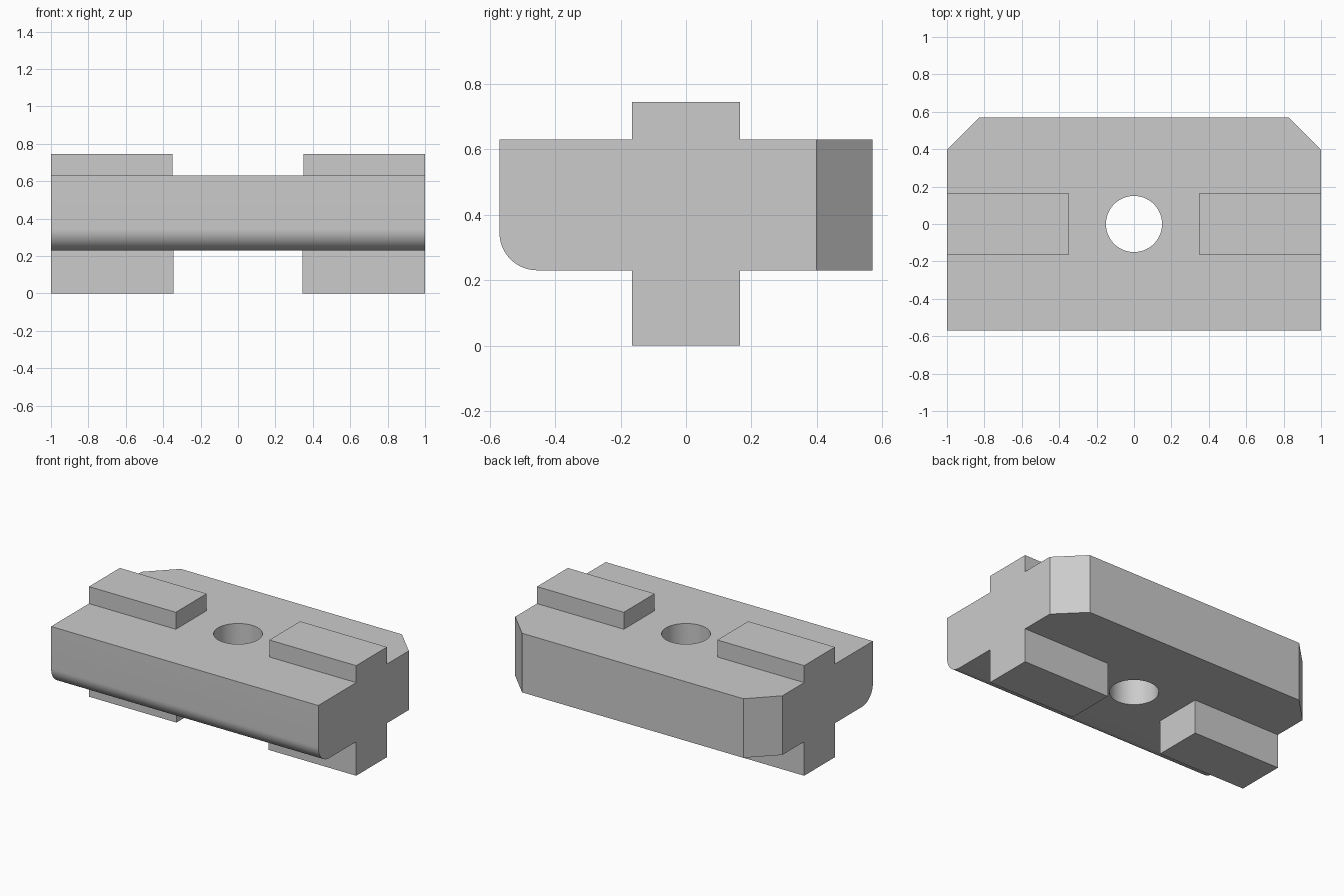
import bpy, bmesh

if "Cube" in bpy.data.objects:
    bpy.data.objects.remove(bpy.data.objects["Cube"])


def box(name, lo, hi):
    bm = bmesh.new()
    bmesh.ops.create_cube(bm, size=1)
    for v in bm.verts:
        v.co = [(a + b) / 2 + c * (b - a) for a, b, c in zip(lo, hi, v.co)]
    return finish(name, bm)


def finish(name, bm):
    mesh = bpy.data.meshes.new(name)
    bm.to_mesh(mesh)
    bm.free()
    ob = bpy.data.objects.new(name, mesh)
    bpy.context.collection.objects.link(ob)
    return ob


def bevel_edges(ob, test, offset, segments):
    bm = bmesh.new()
    bm.from_mesh(ob.data)
    edges = [e for e in bm.edges if all(test(v.co) for v in e.verts)]
    bmesh.ops.bevel(bm, geom=edges, offset=offset, segments=segments,
                    profile=0.5, affect='EDGES')
    bm.to_mesh(ob.data)
    bm.free()


def boolean(ob, other, operation):
    mod = ob.modifiers.new(other.name, 'BOOLEAN')
    mod.object = other
    mod.operation = operation
    mod.solver = 'EXACT'
    bpy.context.view_layer.objects.active = ob
    bpy.ops.object.modifier_apply(modifier=mod.name)
    bpy.data.objects.remove(other)


# Main block: chamfered rear corners, rounded lower front edge
block = box("slotted_block", (-1, -0.57, 0.23), (1, 0.57, 0.63))
for side in (-1, 1):
    bevel_edges(block, lambda c: c.y > 0.5 and c.x * side > 0.9, 0.172, 1)
bevel_edges(block, lambda c: c.y < -0.5 and c.z < 0.3, 0.115, 16)

# Key ribs above and below, at both ends
for inner, z0, z1 in ((0.35, 0.5, 0.745), (0.345, 0.0, 0.4)):
    for side in (-1, 1):
        x0, x1 = sorted((side * inner, side))
        rib = box("rib", (x0, -0.165, z0), (x1, 0.165, z1))
        boolean(block, rib, 'UNION')

# Central through hole
bm = bmesh.new()
bmesh.ops.create_cone(bm, cap_ends=True, segments=64, radius1=0.15,
                      radius2=0.15, depth=3)
hole = finish("hole_cutter", bm)
hole.hide_render = True
boolean(block, hole, 'DIFFERENCE')

# Smooth the fillet and bore, keep the other edges crisp
block.select_set(True)
bpy.context.view_layer.objects.active = block
bpy.ops.object.shade_smooth_by_angle(angle=0.5)
